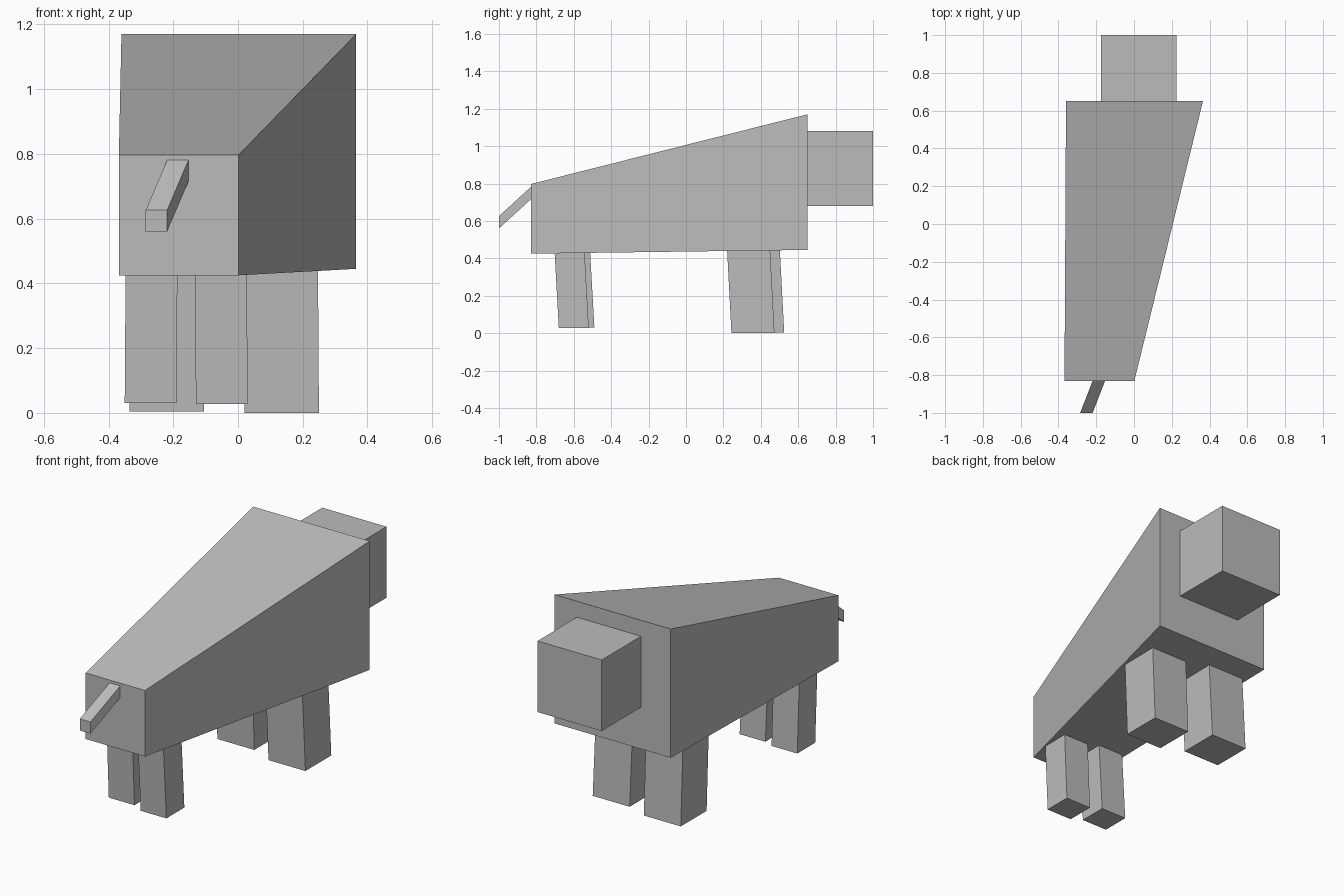
import bpy
import bmesh
from mathutils import Vector

cube = bpy.data.objects.get("Cube")
if cube:
    bpy.data.objects.remove(cube, do_unlink=True)

grey = bpy.data.materials.new("plain grey")
grey.use_nodes = True
grey.diffuse_color = (0.5, 0.5, 0.5, 1)
grey.node_tree.nodes["Principled BSDF"].inputs["Base Color"].default_value = (0.5, 0.5, 0.5, 1)


def block(name, start, end, axis):
    """Loft between two rectangles, each (corner, width, depth), facing the given axis."""
    u, v = ((1, 0, 0), (0, 0, 1)) if axis == "y" else ((1, 0, 0), (0, 1, 0))
    bm = bmesh.new()
    rings = []
    for corner, w, d in (start, end):
        c, du, dv = Vector(corner), Vector(u) * w, Vector(v) * d
        rings.append([bm.verts.new(p) for p in (c, c + du, c + du + dv, c + dv)])
    a, b = rings
    bm.faces.new(a)
    bm.faces.new(b)
    for i in range(4):
        j = (i + 1) % 4
        bm.faces.new((a[i], a[j], b[j], b[i]))
    bmesh.ops.recalc_face_normals(bm, faces=bm.faces)
    mesh = bpy.data.meshes.new(name)
    bm.to_mesh(mesh)
    bm.free()
    mesh.materials.append(grey)
    obj = bpy.data.objects.new(name, mesh)
    bpy.context.collection.objects.link(obj)
    return obj


# Lopsided body, small at the front and tall at the back
block("body", ((-0.368, -0.83, 0.425), 0.37, 0.372),
      ((-0.36, 0.65, 0.445), 0.725, 0.725), "y")

# Square head on the tall end
block("head", ((-0.175, 0.6, 0.68), 0.4, 0.4), ((-0.175, 1, 0.68), 0.4, 0.4), "y")

# Slanting tail on the small end
block("tail", ((-0.285, -1, 0.56), 0.066, 0.066),
      ((-0.219, -0.83, 0.715), 0.066, 0.066), "y")

# Slightly leaning legs: foot corner and thickness
legs = {
    "front_left_leg": ((-0.13, -0.68, 0.027), 0.16),
    "front_right_leg": ((-0.35, -0.65, 0.031), 0.16),
    "back_left_leg": ((0.02, 0.243, 0), 0.23),
    "back_right_leg": ((-0.335, 0.295, 0.004), 0.23),
}
for name, (foot, size) in legs.items():
    top = (foot[0] + (0.003 if "right" in name else -0.003), foot[1] - 0.024, 0.46)
    block(name, (foot, size, size), (top, size, size), "z")
